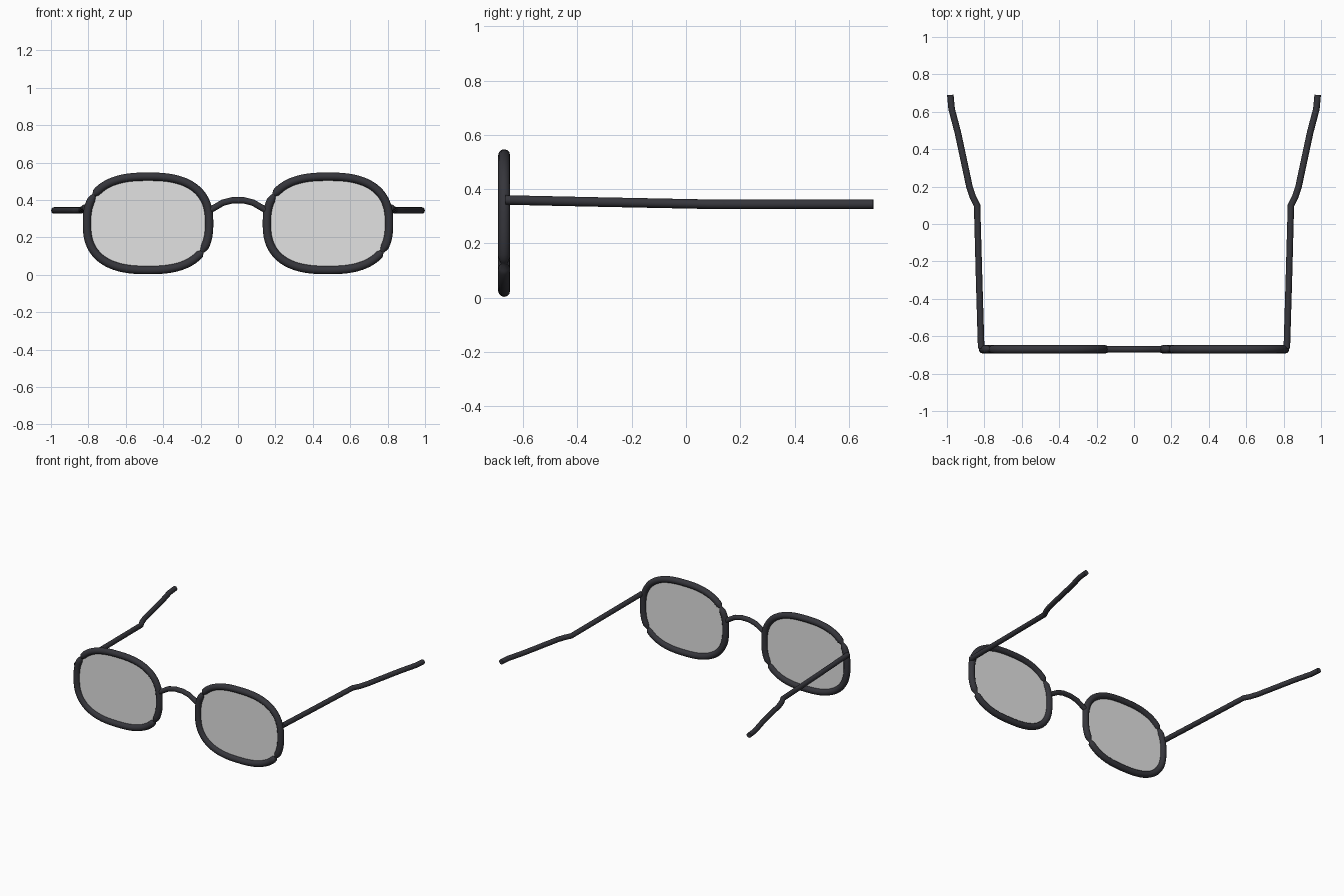
import bpy, bmesh
from math import sin, cos, pi, radians, exp, copysign

cube = bpy.data.objects.get("Cube")
if cube:
    bpy.data.objects.remove(cube, do_unlink=True)

FRONT_Y = -0.67
LENS_X, LENS_Z = 0.481, 0.275


def make_material(name, rgb, alpha=1.0):
    mat = bpy.data.materials.new(name)
    mat.use_nodes = True
    mat.diffuse_color = (*rgb, alpha)
    shader = mat.node_tree.nodes["Principled BSDF"]
    shader.inputs["Base Color"].default_value = (*rgb, 1.0)
    shader.inputs["Alpha"].default_value = alpha
    shader.inputs["Roughness"].default_value = 0.5
    return mat


dark = make_material("dark frame", (0.036, 0.036, 0.044))
tint = make_material("clear grey lens", (0.76, 0.76, 0.76), 0.3)


def tube(name, points, radius, closed=False, radii=None):
    """Round wire swept along a path, turned into a smooth mesh."""
    curve = bpy.data.curves.new(name, "CURVE")
    curve.dimensions = "3D"
    curve.bevel_depth = radius
    curve.bevel_resolution = 4
    curve.use_fill_caps = True
    spline = curve.splines.new("POLY")
    spline.points.add(len(points) - 1)
    for i, p in enumerate(points):
        spline.points[i].co = (*p, 1.0)
        spline.points[i].radius = radii[i] if radii else 1.0
    spline.use_cyclic_u = closed
    obj = bpy.data.objects.new(name, curve)
    bpy.context.collection.objects.link(obj)
    bpy.ops.object.select_all(action="DESELECT")
    obj.select_set(True)
    bpy.context.view_layer.objects.active = obj
    bpy.ops.object.convert(target="MESH")
    obj = bpy.context.view_layer.objects.active
    obj.data.materials.clear()
    obj.data.materials.append(dark)
    bpy.ops.object.shade_smooth_by_angle(angle=radians(50))


def rim_point(t, cx):
    """Point on the rounded-rectangle outline of a lens."""
    k = 2 / 2.55
    c, s = cos(t), sin(t)
    return (cx + 0.327 * copysign(abs(c) ** k, c), FRONT_Y,
            LENS_Z + 0.25 * copysign(abs(s) ** k, s))


def pinch(t):
    """Wire thickness, with a narrow neck at two opposite corners."""
    d = min(abs(t - radians(a)) for a in (149, 329))
    return 1 - 0.55 * exp(-(d / radians(3)) ** 2)


STEPS = 96
angles = [2 * pi * (i + 0.5) / STEPS for i in range(STEPS)]

for side, sign in (("left", 1), ("right", -1)):
    # Rim and lens
    outline = [rim_point(t, sign * LENS_X) for t in angles]
    tube(side + "_rim", outline, 0.022, True, [pinch(t) for t in angles])

    bm = bmesh.new()
    bm.faces.new([bm.verts.new(p) for p in outline])
    mesh = bpy.data.meshes.new(side + "_lens")
    bm.to_mesh(mesh)
    bm.free()
    mesh.materials.append(tint)
    bpy.context.collection.objects.link(bpy.data.objects.new(side + "_lens", mesh))

    # Temple arm, flaring outwards behind the ear
    arm = [(0.817, -0.665, 0.36), (0.828, -0.3, 0.352), (0.839, 0.1, 0.344),
           (0.862, 0.145, 0.344), (0.88, 0.2, 0.344), (0.912, 0.35, 0.344),
           (0.942, 0.49, 0.344), (0.975, 0.615, 0.344), (0.982, 0.69, 0.344)]
    tube(side + "_temple", [(sign * x, y, z) for x, y, z in arm], 0.0175)

# Nose bridge, bent in short straight runs
half = [(0.155, 0.342), (0.08, 0.386), (0.03, 0.398)]
arch = [(-x, z) for x, z in half] + half[::-1]
tube("bridge", [(x, FRONT_Y, z) for x, z in arch], 0.017)
